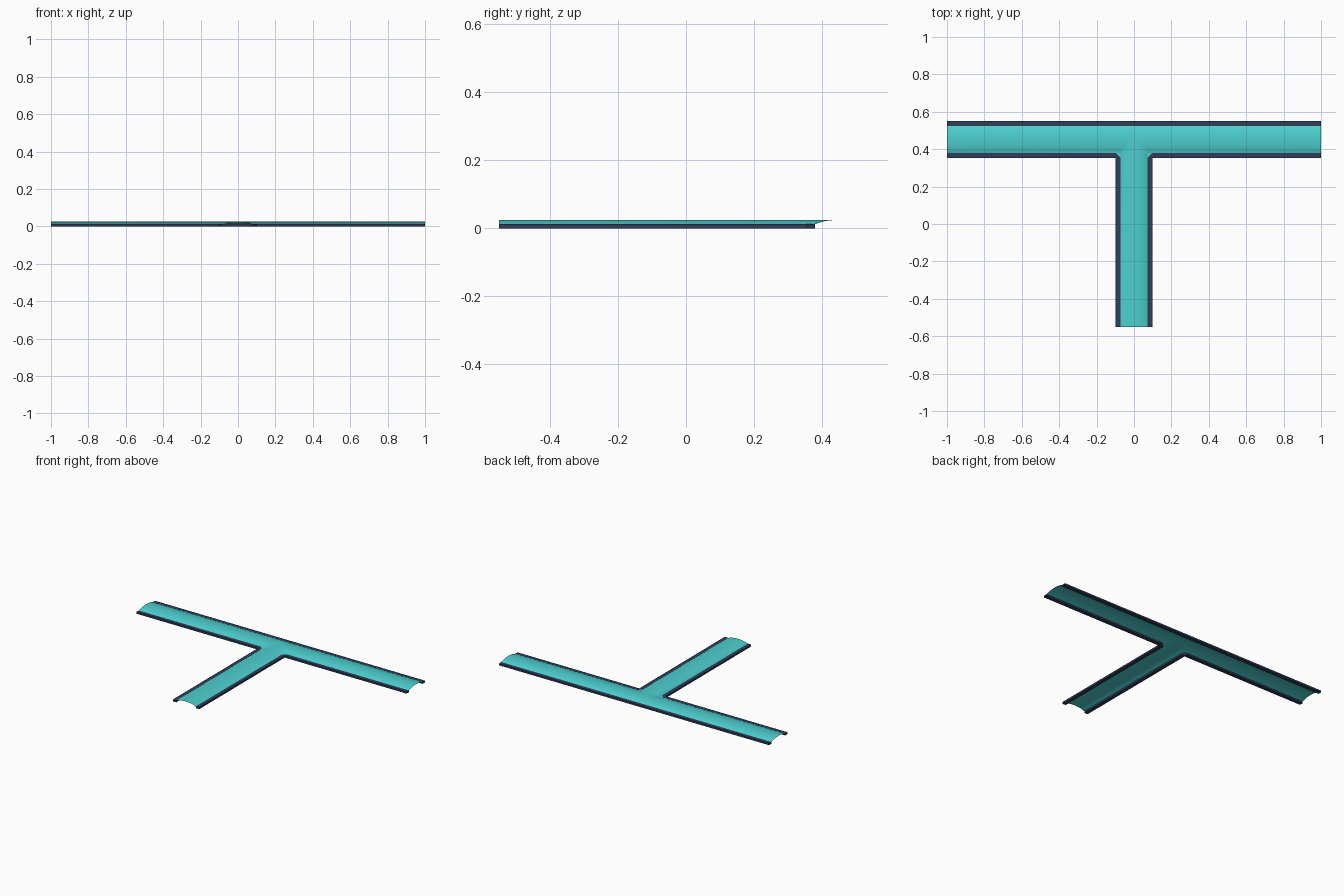
import bpy, bmesh

cube = bpy.data.objects.get("Cube")
if cube:
    bpy.data.objects.remove(cube, do_unlink=True)

END_X, END_Y = 1.0, 0.55      # bar reaches +-END_X, stem reaches -END_Y
MID = 0.452                   # centre line of the bar in y
INNER, OUTER = 0.073, 0.098   # half widths inside and outside the rails
RAIL_H, CUT = 0.012, 0.024

# Half of the arched section: distance from the centre line -> height
ARCH = {0: 0.0247, 0.015: 0.0242, 0.03: 0.0229, 0.045: 0.0205,
        0.06: 0.0165, INNER: 0.0115}


def material(name, rgb):
    mat = bpy.data.materials.new(name)
    mat.use_nodes = True
    mat.diffuse_color = (*rgb, 1)
    bsdf = mat.node_tree.nodes["Principled BSDF"]
    bsdf.inputs["Base Color"].default_value = (*rgb, 1)
    bsdf.inputs["Roughness"].default_value = 0.6
    return mat


def finish(name, bm, mat, angle):
    mesh = bpy.data.meshes.new(name)
    bm.to_mesh(mesh)
    bm.free()
    mesh.materials.append(mat)
    obj = bpy.data.objects.new(name, mesh)
    bpy.context.collection.objects.link(obj)
    bpy.ops.object.select_all(action='DESELECT')
    obj.select_set(True)
    bpy.context.view_layer.objects.active = obj
    bpy.ops.object.shade_smooth_by_angle(angle=angle)


teal = material("turquoise", (0.075, 0.63, 0.63))
navy = material("dark navy", (0.027, 0.047, 0.095))

# Arched deck: two vaults crossing on one shared grid
offsets = sorted({s * d for d in ARCH for s in (-1, 1)})
xs = [-END_X] + offsets + [END_X]
ys = [-END_Y] + [MID + d for d in offsets]
bm = bmesh.new()
grid = {}


def deck_vert(i, j):
    if (i, j) not in grid:
        bar = ARCH.get(abs(offsets[j - 1])) if j else 0
        stem = 0
        if 0 < i < len(xs) - 1 and ys[j] <= MID:
            stem = ARCH[abs(offsets[i - 1])]
        grid[i, j] = bm.verts.new((xs[i], ys[j], max(bar, stem)))
    return grid[i, j]


for i in range(len(xs) - 1):
    for j in range(len(ys) - 1):
        in_stem = 0 < i < len(xs) - 2
        if j > 0 or in_stem:
            bm.faces.new([deck_vert(*c) for c in
                          ((i, j), (i + 1, j), (i + 1, j + 1), (i, j + 1))])

# Small fillets where the deck widens into the inside corners
for s in (-1, 1):
    pts = [(s * INNER, MID - INNER), (s * INNER, MID - INNER - CUT),
           (s * (INNER + CUT), MID - INNER)]
    face = bm.faces.new([bm.verts.new((x, y, ARCH[INNER])) for x, y in pts])
    face.normal_update()
    if face.normal.z < 0:
        face.normal_flip()
finish("arched_deck", bm, teal, 0.7)


# Edge rails: open-ended box sections between an inner and an outer path
def rail(name, inner, outer):
    bm = bmesh.new()
    rings = []
    for a, b in zip(inner, outer):
        rings.append([bm.verts.new((*p, z)) for p, z in
                      ((a, 0), (a, RAIL_H), (b, RAIL_H), (b, 0))])
    for r, q in zip(rings, rings[1:]):
        for k in range(4):
            n = (k + 1) % 4
            bm.faces.new((r[k], r[n], q[n], q[k]))
    bmesh.ops.remove_doubles(bm, verts=bm.verts[:], dist=0.0001)
    bmesh.ops.recalc_face_normals(bm, faces=bm.faces[:])
    finish(name, bm, navy, 0.5)


rail("back_rail",
     [(-END_X, MID + INNER), (END_X, MID + INNER)],
     [(-END_X, MID + OUTER), (END_X, MID + OUTER)])
for side, s in (("left", 1), ("right", -1)):
    corner = (s * OUTER, MID - OUTER)
    rail(side + "_corner_rail",
         [(s * END_X, MID - INNER), (s * (INNER + CUT), MID - INNER),
          (s * INNER, MID - INNER - CUT), (s * INNER, -END_Y)],
         [(s * END_X, MID - OUTER), corner, corner, (s * OUTER, -END_Y)])
